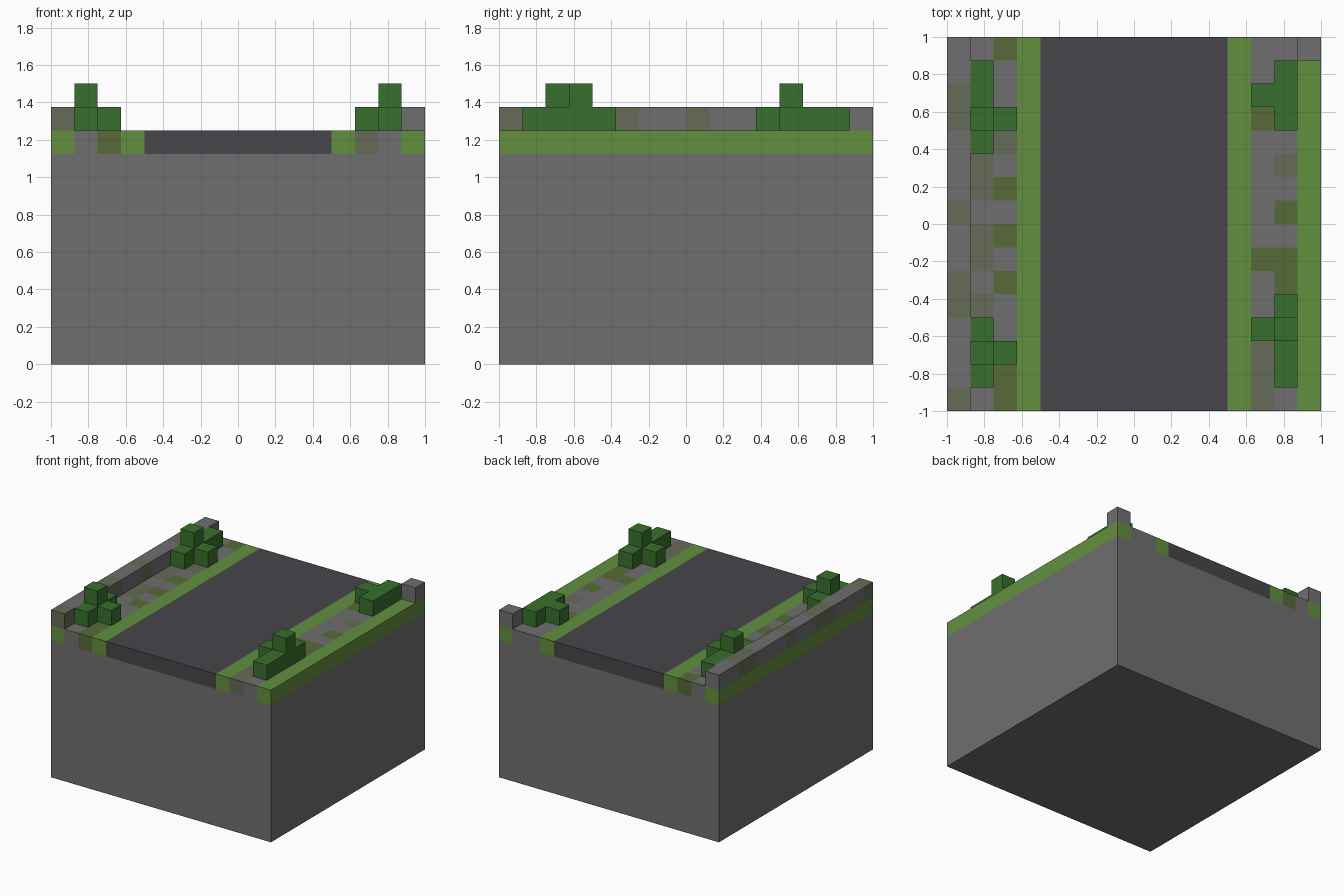
import bpy, bmesh
from mathutils import Vector

if "Cube" in bpy.data.objects:
    bpy.data.objects.remove(bpy.data.objects["Cube"])

U = 0.125            # block size
GROUND, WALL, CROWN = 9, 10, 11   # block layers above the base


def material(name, hex_code):
    rgb = [int(hex_code[i:i + 2], 16) / 255 for i in (0, 2, 4)]
    col = [c / 12.92 if c <= 0.04045 else ((c + 0.055) / 1.055) ** 2.4 for c in rgb] + [1]
    mat = bpy.data.materials.new(name)
    mat.use_nodes = True
    mat.diffuse_color = col
    mat.node_tree.nodes["Principled BSDF"].inputs["Base Color"].default_value = col
    return mat


MATS = {
    "s": material("stone grey", "706F70"),
    "m": material("mossy stone", "656B57"),
    "o": material("olive moss", "576A36"),
    "g": material("grass green", "62903F"),
    "l": material("leaf green", "38702D"),
    "r": material("road dark grey", "47464B"),
}
KEYS = list(MATS)


def finish(name, bm, keys):
    mesh = bpy.data.meshes.new(name)
    bm.to_mesh(mesh)
    bm.free()
    for k in keys:
        mesh.materials.append(MATS[k])
    obj = bpy.data.objects.new(name, mesh)
    bpy.context.collection.objects.link(obj)
    return obj


def slab(name, x0, x1, z0, z1, key):
    """Full-length box, sizes in blocks."""
    bm = bmesh.new()
    bmesh.ops.create_cube(bm, size=1)
    for v in bm.verts:
        v.co = ((x0 if v.co.x < 0 else x1) * U - 1, v.co.y * 2,
                (z0 if v.co.z < 0 else z1) * U)
    finish(name, bm, key)


def blocks(name, cells):
    """Join blocks {(x, y, z): colour key}, keeping only the outer faces."""
    bm = bmesh.new()
    for cell, key in cells.items():
        centre = Vector(cell) + Vector((0.5, 0.5, 0.5))
        for axis in range(3):
            for sign in (-1, 1):
                n = Vector((0, 0, 0))
                n[axis] = sign
                if tuple(int(c + d) for c, d in zip(cell, n)) in cells:
                    continue
                a = Vector((0, 0, 0))
                a[(axis + 1) % 3] = 0.5
                b = n.cross(a)
                corners = [centre + n / 2 + p for p in (a + b, b - a, -a - b, a - b)]
                face = bm.faces.new([bm.verts.new(c * U - Vector((1, 1, 0))) for c in corners])
                face.material_index = KEYS.index(key)
    bmesh.ops.remove_doubles(bm, verts=bm.verts, dist=0.001)
    finish(name, bm, KEYS)


def path(name, columns):
    """Block columns, each pattern running from front to back."""
    blocks(name, {(x, y, GROUND): k for x, row in columns.items() for y, k in enumerate(row)})


def bush(name, x, ys, branch_x, branch_y, crown=True):
    cells = {(x, y, WALL): "l" for y in ys}
    cells[branch_x, branch_y, WALL] = "l"
    if crown:
        cells[x, branch_y, CROWN] = "l"
    blocks(name, cells)


# Ground block, road and grass verges
slab("stone_base", 0, 16, 0, GROUND, "s")
slab("road", 4, 12, GROUND, WALL, "r")
for name, x in (("right_outer_grass", 0), ("right_verge", 3),
                ("left_verge", 12), ("left_outer_grass", 15)):
    slab(name, x, x + 1, GROUND, WALL, "g")

# Cobbled paths
path("right_path", {1: "ssssmsmmsmmsssss", 2: "oosssosososmssso"})
path("left_path", {13: "mmmsssosssssosss", 14: "sssssoososmsssss"})

# Low wall and corner post
blocks("low_wall", {(0, y, WALL): k for y, k in enumerate("msssmmssmsssmmss")})
blocks("corner_post", {(15, 15, WALL): "s"})

# Bushes
bush("front_right_bush", 1, range(1, 4), 2, 2)
bush("back_right_bush", 1, range(11, 15), 2, 12)
bush("front_left_bush", 14, range(1, 5), 13, 3)
bush("back_left_bush", 14, range(12, 15), 13, 13, crown=False)
